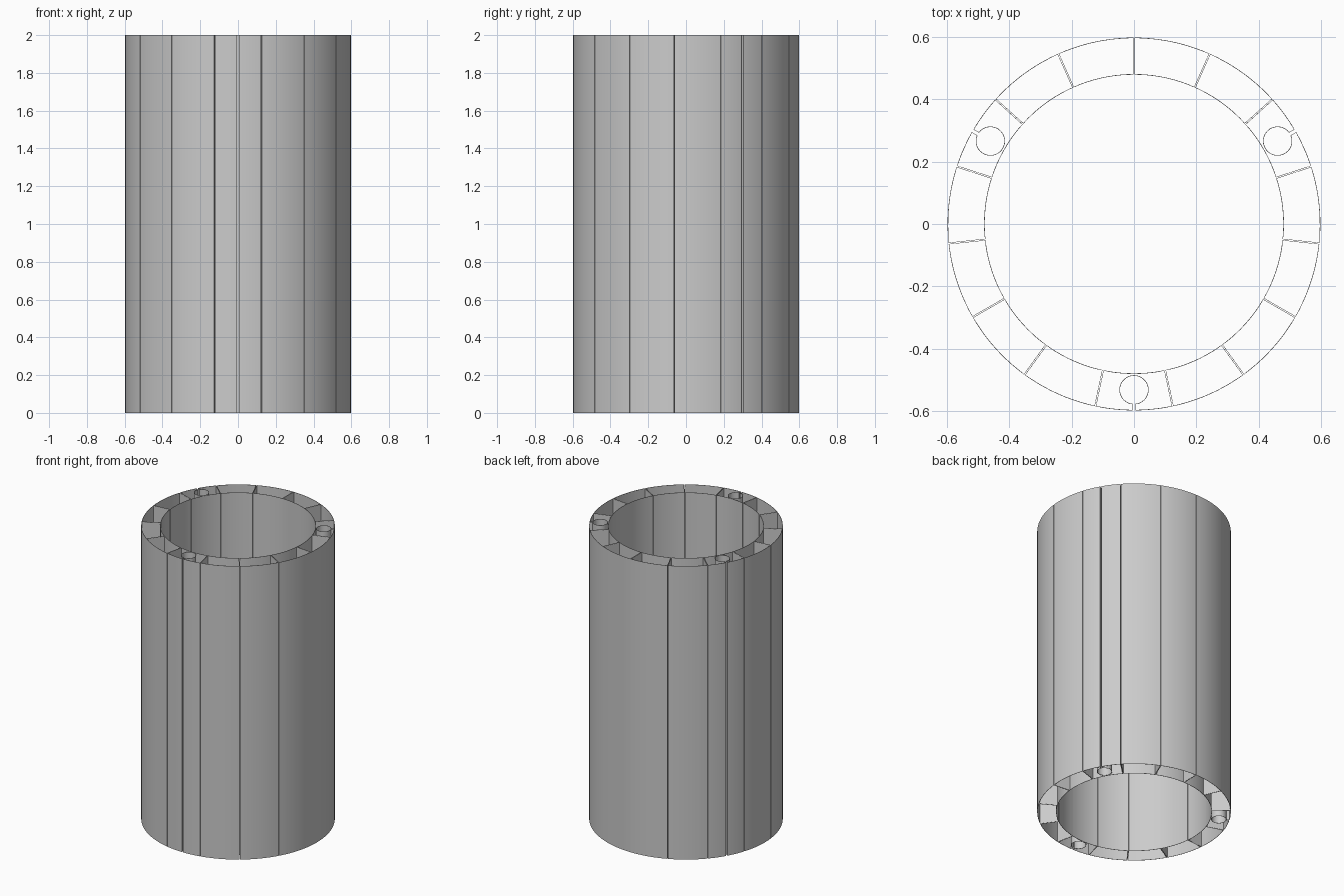
import bpy, bmesh
from math import sin, cos, asin, pi, radians

if "Cube" in bpy.data.objects:
    bpy.data.objects.remove(bpy.data.objects["Cube"], do_unlink=True)

HEIGHT = 2.0
OUTER, INNER = 0.598, 0.479        # radii of the two skins
BAYS = 15                          # hollow cells around the ring
HALF_GAP = 0.0015                  # half the slit between neighbouring cells
WALL = 0.002
TUBE_CENTRE, TUBE_RADIUS, SLOT = 0.532, 0.045, 0.005
TUBE_BAYS = (2, 7, 12)             # cells that hold a bolt tube

grey = bpy.data.materials.new("plain grey")
grey.use_nodes = True
colour = (0.6, 0.6, 0.6, 1)
grey.diffuse_color = colour
grey.node_tree.nodes["Principled BSDF"].inputs["Base Color"].default_value = colour


def arc(radius, start, end, steps=10):
    """Points on an arc, given as (radial, tangential) about the cell axis."""
    angles = [start + (end - start) * i / steps for i in range(steps + 1)]
    return [(radius * cos(a), radius * sin(a)) for a in angles]


def tube_path():
    """Slot in from the outer skin, round the bolt tube and out again."""
    mouth = asin(SLOT / TUBE_RADIUS)
    return [(TUBE_CENTRE + u, -t)
            for u, t in arc(TUBE_RADIUS, mouth, 2 * pi - mouth, 36)]


def cell_outline(has_tube):
    half = pi / BAYS
    out, inn = half - HALF_GAP / OUTER, half - HALF_GAP / INNER
    if has_tube:
        slot = asin(SLOT / OUTER)
        skin = arc(OUTER, -out, -slot) + tube_path() + arc(OUTER, slot, out)
    else:
        skin = arc(OUTER, -out, out)
    return skin + arc(INNER, inn, -inn)


def build_cell(name, outline, turn):
    bm = bmesh.new()
    rings = [[bm.verts.new((u * cos(turn) - t * sin(turn),
                            u * sin(turn) + t * cos(turn), z))
              for u, t in outline] for z in (0, HEIGHT)]
    low, high = rings
    for i in range(len(low)):
        j = (i + 1) % len(low)
        bm.faces.new((low[i], low[j], high[j], high[i]))
    mesh = bpy.data.meshes.new(name)
    bm.to_mesh(mesh)
    bm.free()
    mesh.materials.append(grey)
    cell = bpy.data.objects.new(name, mesh)
    bpy.context.collection.objects.link(cell)

    # Thin wall, thickened towards the inside of the cell
    bpy.ops.object.select_all(action="DESELECT")
    cell.select_set(True)
    bpy.context.view_layer.objects.active = cell
    shell = cell.modifiers.new("wall", "SOLIDIFY")
    shell.thickness = WALL
    shell.offset = -1
    bpy.ops.object.modifier_apply(modifier=shell.name)
    bpy.ops.object.shade_smooth_by_angle(angle=radians(30))


# Ring of hollow cells, with the first rib at the back
for k in range(BAYS):
    has_tube = k in TUBE_BAYS
    turn = pi / 2 + (2 * k + 1) * pi / BAYS
    kind = "bolt_tube_cell" if has_tube else "wall_cell"
    build_cell(f"{kind}_{k + 1}", cell_outline(has_tube), turn)
